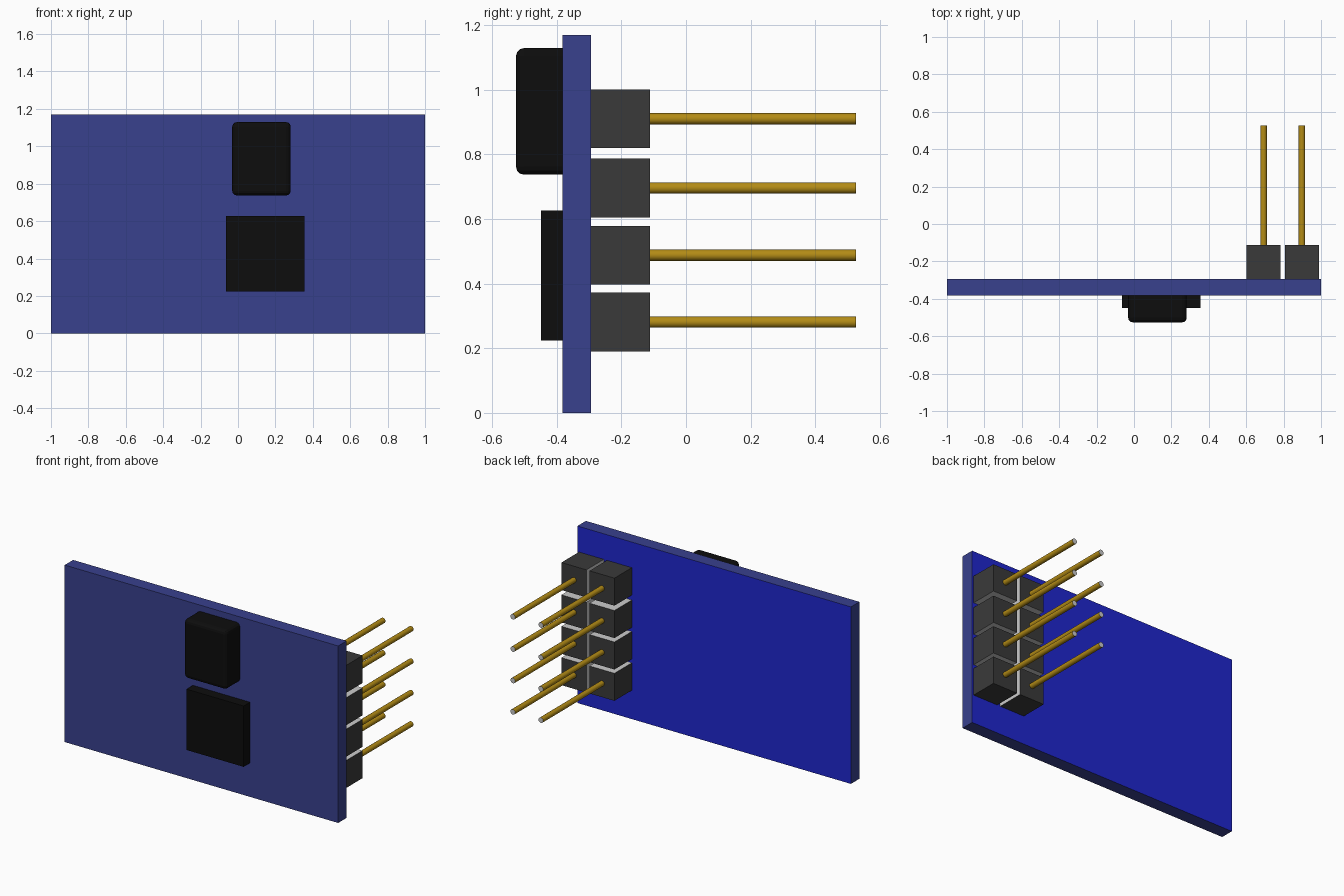
import bpy, math

if "Cube" in bpy.data.objects:
    bpy.data.objects.remove(bpy.data.objects["Cube"])

def material(name, rgb):
    m = bpy.data.materials.new(name)
    m.diffuse_color = (*rgb, 1)
    m.use_nodes = True
    m.node_tree.nodes["Principled BSDF"].inputs["Base Color"].default_value = m.diffuse_color
    return m

BLUE = material("board_blue", (0.04, 0.052, 0.27))
BRIGHT = material("board_back_blue", (0.014, 0.02, 0.62))
BLACK = material("chip_black", (0.004, 0.004, 0.004))
DARK = material("header_dark", (0.042, 0.042, 0.042))
GOLD = material("pin_gold", (0.45, 0.26, 0.008))
GREY = material("bare_grey", (0.8, 0.8, 0.8))

def box(name, x, y, z, *mats):
    """Box from (min, max) ranges on each axis."""
    bpy.ops.mesh.primitive_cube_add(size=1)
    ob = bpy.context.object
    ob.name = name
    for v in ob.data.vertices:
        v.co = [r[0] if c < 0 else r[1] for c, r in zip(v.co, (x, y, z))]
    for m in mats:
        ob.data.materials.append(m)
    return ob

# Circuit board, with a brighter back face
board = box("circuit_board", (-1, 1), (-0.382, -0.294), (0, 1.17), BLUE, BRIGHT)
for f in board.data.polygons:
    if f.normal.y > 0.5:
        f.material_index = 1

# Chips on the front
box("flat_chip", (-0.063, 0.356), (-0.449, -0.382), (0.224, 0.626), BLACK)
chip = box("rounded_chip", (-0.031, 0.282), (-0.526, -0.382), (0.737, 1.129), BLACK)
bev = chip.modifiers.new("rounding", 'BEVEL')
bev.width = 0.025
bev.segments = 3
# keep the rear edges square against the board
bev.limit_method = 'WEIGHT'
weights = chip.data.attributes.new("bevel_weight_edge", 'FLOAT', 'EDGE')
for e in chip.data.edges:
    front = [chip.data.vertices[i].co.y < -0.5 for i in e.vertices]
    weights.data[e.index].value = 1.0 if any(front) else 0.0

# Header blocks in two columns, bare grey where they face each other, and pins
columns = (0.693, 0.898)
rows = (0.281, 0.488, 0.696, 0.910)
h = 0.091
for i, x in enumerate(columns):
    for j, z in enumerate(rows):
        block = box(f"header_block_{i}_{j}", (x - h, x + h), (-0.294, -0.112),
                    (z - h, z + h), DARK, GREY)
        for f in block.data.polygons:
            n = f.normal
            inner = ((n.x > 0.5 and i == 0) or (n.x < -0.5 and i == 1) or
                     (n.z > 0.5 and j < 3) or (n.z < -0.5 and j > 0))
            f.material_index = int(inner)

        bpy.ops.mesh.primitive_cylinder_add(
            vertices=16, radius=0.0175, depth=0.638,
            location=(x, 0.207, z), rotation=(math.pi / 2, 0, 0))
        pin = bpy.context.object
        pin.name = f"pin_{i}_{j}"
        pin.data.materials.append(GOLD)
        pin.data.materials.append(GREY)
        for f in pin.data.polygons:
            f.material_index = int(len(f.vertices) > 4)
        bpy.ops.object.shade_smooth_by_angle(angle=math.radians(35))
